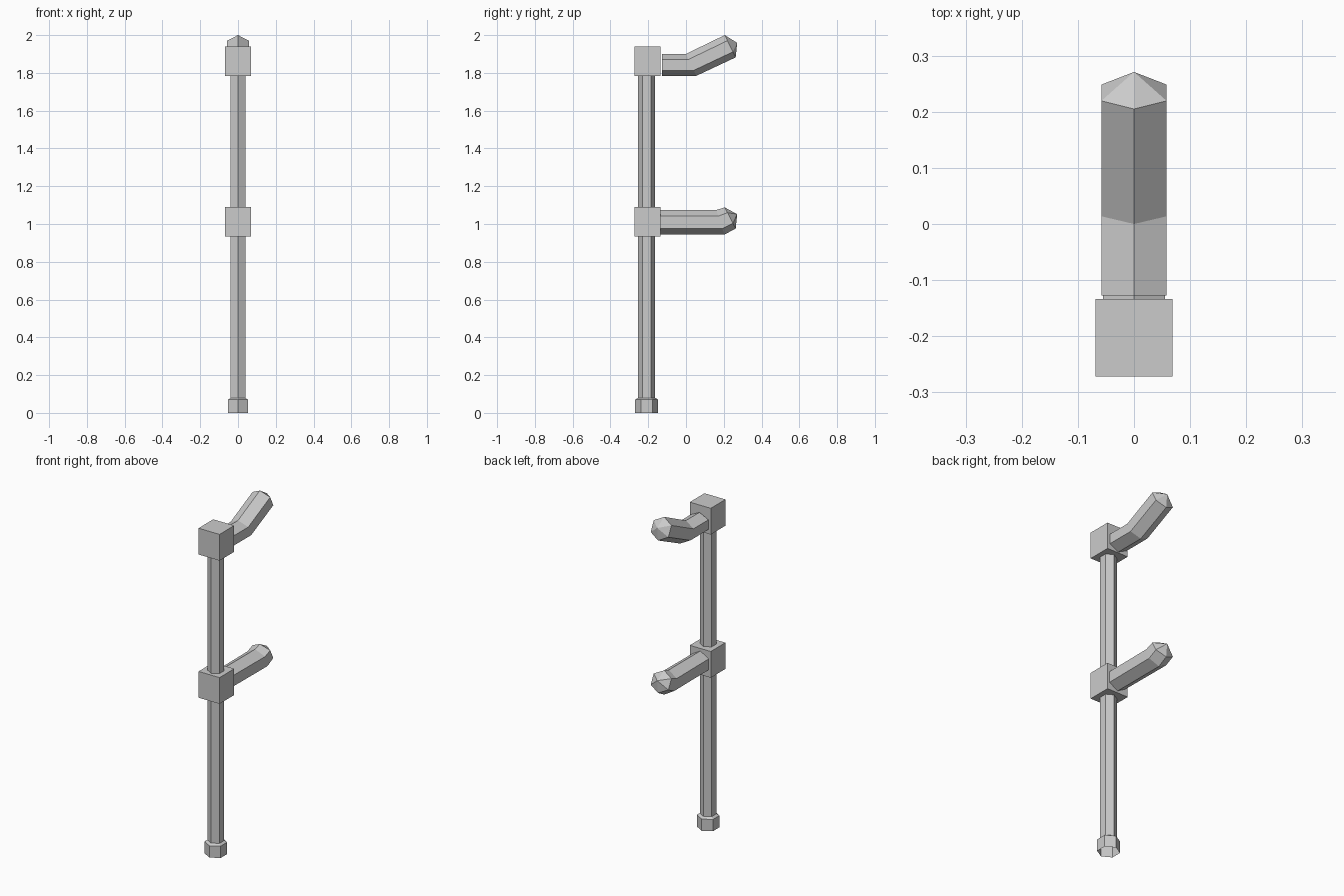
import bpy
import math

cube = bpy.data.objects.get("Cube")
if cube:
    bpy.data.objects.remove(cube, do_unlink=True)

grey = bpy.data.materials.new("light_grey")
grey.use_nodes = True
colour = (0.6, 0.6, 0.6, 1)
grey.diffuse_color = colour
bsdf = next(n for n in grey.node_tree.nodes if n.type == 'BSDF_PRINCIPLED')
bsdf.inputs["Base Color"].default_value = colour

POLE_Y = -0.208
BLOCK_Y = -0.203


def loft(name, rings, cap_start=False, apex=None):
    """Join six-sided rings into a tube, optionally closed or pointed."""
    verts = [v for ring in rings for v in ring]
    faces = []
    for r in range(len(rings) - 1):
        for i in range(6):
            a, b = r * 6 + i, r * 6 + (i + 1) % 6
            faces.append((a, b, b + 6, a + 6))
    if cap_start:
        faces.append(tuple(reversed(range(6))))
    if apex:
        last = len(verts) - 6
        verts.append(apex)
        for i in range(6):
            faces.append((last + i, last + (i + 1) % 6, len(verts) - 1))
    mesh = bpy.data.meshes.new(name)
    mesh.from_pydata(verts, [], faces)
    mesh.materials.append(grey)
    obj = bpy.data.objects.new(name, mesh)
    bpy.context.collection.objects.link(obj)
    return obj


def level_ring(radius, z):
    """Horizontal hexagon with a corner facing the front."""
    angles = [math.radians(60 * i - 90) for i in range(6)]
    return [(radius * math.cos(a), POLE_Y + radius * math.sin(a), z) for a in angles]


def arm_ring(y, z, lean, rise, width=0.067):
    """Upright hexagon, corner up, whose top corner sits at (-lean, +rise)."""
    angles = [math.radians(60 * i) for i in range(6)]
    return [(width * math.sin(a), y - lean * math.cos(a), z + rise * math.cos(a))
            for a in angles]


def block(name, z):
    bpy.ops.mesh.primitive_cube_add(size=1, location=(0, BLOCK_Y, z))
    obj = bpy.context.object
    obj.name = name
    obj.scale = (0.138, 0.138, 0.156)
    obj.data.materials.append(grey)


# Pole flaring into a hollow foot
loft("pole_and_foot", [level_ring(0.061, 0), level_ring(0.061, 0.07),
                       level_ring(0.045, 0.08), level_ring(0.045, 1.86)])

# Joint blocks
block("top_block", 1.862)
block("middle_block", 1.011)

# Bent upper arm with pointed end
loft("upper_arm", [arm_ring(-0.127, 1.8425, 0, 0.058),
                   arm_ring(0.0275, 1.8425, 0.0275, 0.058),
                   arm_ring(0.234, 1.941, 0.029, 0.059)],
     cap_start=True, apex=(0, 0.271, 1.959))

# Straight lower arm with upturned pointed end
loft("lower_arm", [arm_ring(-0.14, 1.009, 0, 0.065, 0.064),
                   arm_ring(0.182, 1.009, 0.022, 0.065),
                   arm_ring(0.234, 1.032, 0.029, 0.056)],
     cap_start=True, apex=(0, 0.271, 1.052))
